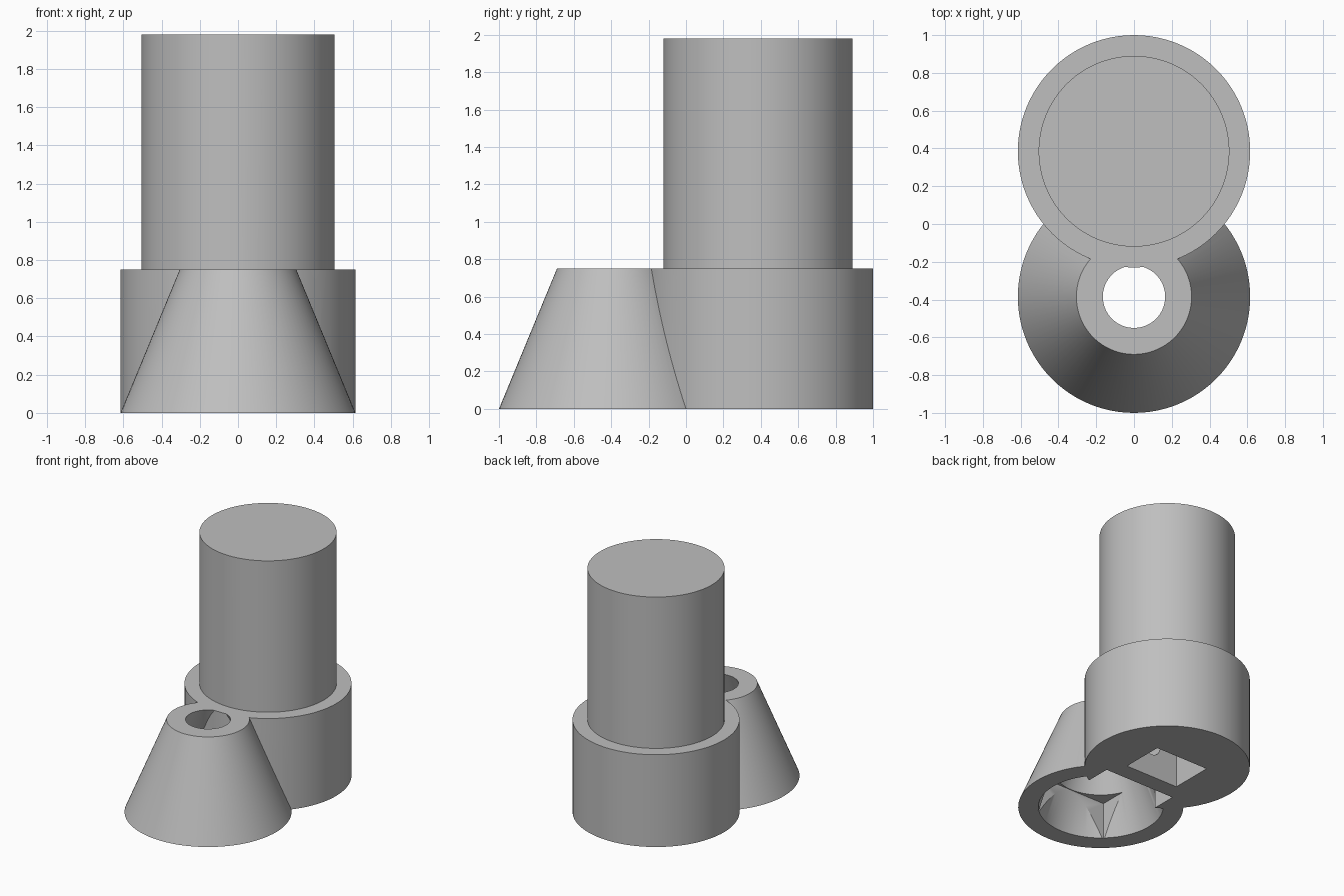
import bpy
import bmesh
from math import radians
from mathutils import Matrix

cube = bpy.data.objects.get("Cube")
if cube:
    bpy.data.objects.remove(cube, do_unlink=True)

SIDES = 96
BARREL_Y = 0.385      # axis of the barrel and its collar
FUNNEL_Y = -0.385     # axis of the funnel
DECK = 0.75           # height of the collar and funnel

grey = bpy.data.materials.new("plain_grey")
grey.use_nodes = True
GREY = (0.52, 0.52, 0.52, 1)
grey.diffuse_color = GREY
grey.node_tree.nodes["Principled BSDF"].inputs["Base Color"].default_value = GREY


def finish(name, bm):
    mesh = bpy.data.meshes.new(name)
    bm.to_mesh(mesh)
    bm.free()
    mesh.materials.append(grey)
    obj = bpy.data.objects.new(name, mesh)
    bpy.context.collection.objects.link(obj)
    return obj


def cone(name, y, r_low, r_high, low, high):
    bm = bmesh.new()
    bmesh.ops.create_cone(bm, cap_ends=True, segments=SIDES,
                          radius1=r_low, radius2=r_high, depth=high - low,
                          matrix=Matrix.Translation((0, y, (low + high) / 2)))
    return finish(name, bm)


def box(name, half_x, y_front, y_back, low, high):
    bm = bmesh.new()
    size = Matrix.Diagonal((2 * half_x, y_back - y_front, high - low, 1))
    place = Matrix.Translation((0, (y_front + y_back) / 2, (low + high) / 2))
    bmesh.ops.create_cube(bm, size=1, matrix=place @ size)
    return finish(name, bm)


def combine(target, tool, operation):
    """Apply a boolean and discard the tool."""
    mod = target.modifiers.new(operation.lower(), 'BOOLEAN')
    mod.operation = operation
    mod.solver = 'EXACT'
    mod.object = tool
    bpy.context.view_layer.update()
    graph = bpy.context.evaluated_depsgraph_get()
    result = bpy.data.meshes.new_from_object(target.evaluated_get(graph))
    target.modifiers.clear()
    target.data = result
    bpy.data.objects.remove(tool, do_unlink=True)


# Hollow funnel
body = cone("funnel_and_barrel_body", FUNNEL_Y, 0.615, 0.305, 0, DECK)
combine(body, cone("funnel_bore", FUNNEL_Y, 0.485, 0.145, -0.05, DECK + 0.05), 'DIFFERENCE')

# Round collar and the taller barrel rising from it
collar = cone("collar", BARREL_Y, 0.615, 0.615, 0, DECK)
combine(collar, cone("barrel", BARREL_Y, 0.505, 0.505, 0.5, 1.98), 'UNION')
combine(body, collar, 'UNION')

# Wide slot under the funnel, reaching into the collar
combine(body, box("slot", 0.32, -0.735, 0.065, -0.1, 0.3), 'DIFFERENCE')

# Rectangular socket under the barrel
combine(body, box("socket", 0.24, BARREL_Y - 0.18, BARREL_Y + 0.17, -0.1, 0.6), 'DIFFERENCE')

# Small round passage linking the socket to the slot
bm = bmesh.new()
bmesh.ops.create_cone(bm, cap_ends=True, segments=32, radius1=0.08, radius2=0.08,
                      depth=0.4, matrix=Matrix.Translation((0, 0.13, 0.27))
                      @ Matrix.Rotation(radians(90), 4, 'X'))
combine(body, finish("passage", bm), 'DIFFERENCE')

# Smooth round walls with crisp rims
bpy.ops.object.select_all(action='DESELECT')
body.select_set(True)
bpy.context.view_layer.objects.active = body
bpy.ops.object.shade_smooth_by_angle(angle=radians(30))
